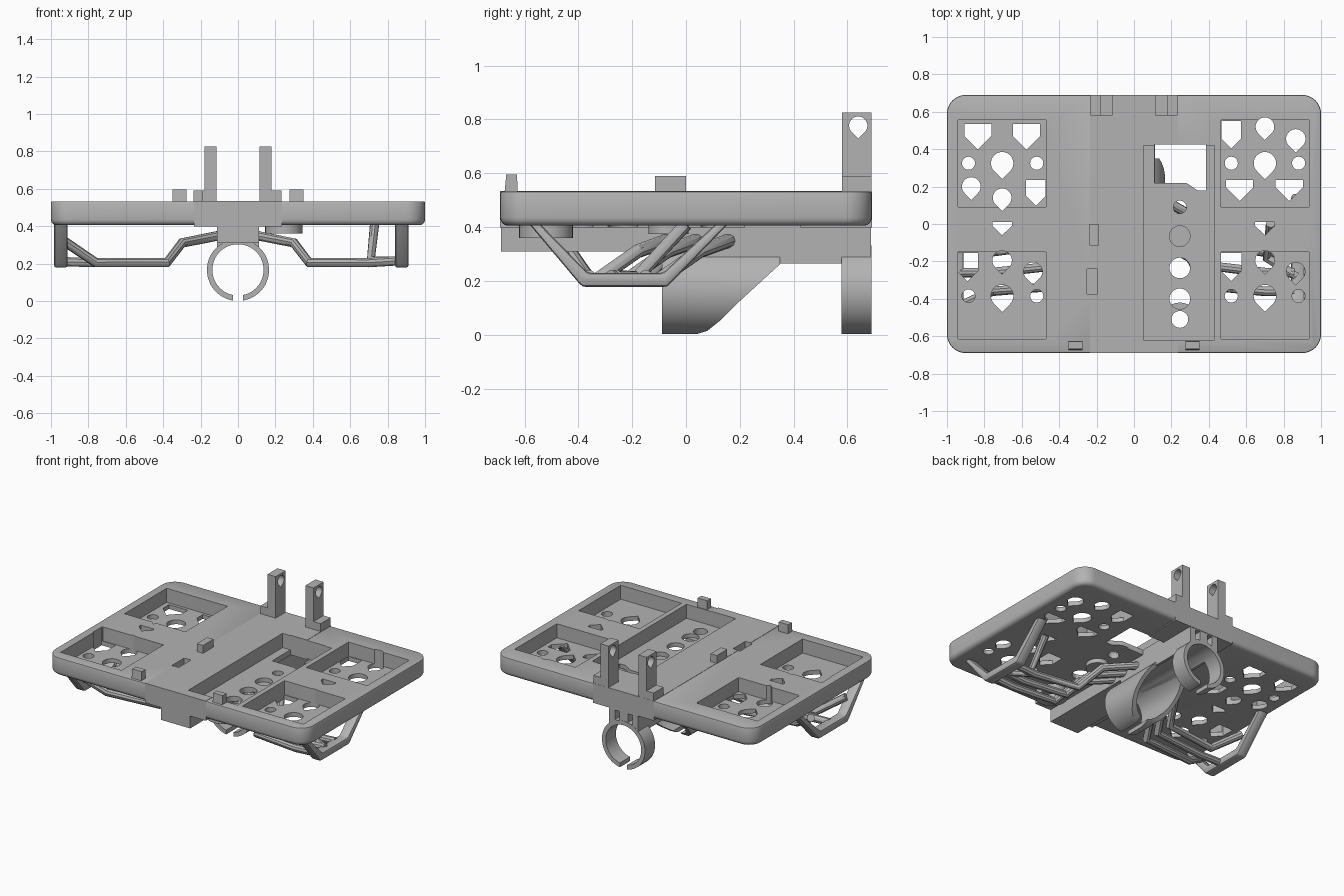
import bpy, bmesh, math
from mathutils import Vector

if "Cube" in bpy.data.objects:
    bpy.data.objects.remove(bpy.data.objects["Cube"], do_unlink=True)

GREY = (0.45, 0.45, 0.45, 1)
grey = bpy.data.materials.new("plain_grey")
grey.use_nodes = True
grey.diffuse_color = GREY
grey.node_tree.nodes["Principled BSDF"].inputs["Base Color"].default_value = GREY

AXES = {"x": lambda a, b, h: (h, a, b), "y": lambda a, b, h: (a, h, b), "z": lambda a, b, h: (a, b, h)}


def prisms(name, outlines, lo, hi, axis="z"):
    """One object holding a prism for each 2D outline."""
    bm = bmesh.new()
    for pts in outlines:
        face = bm.faces.new([bm.verts.new(AXES[axis](a, b, lo)) for a, b in pts])
        ext = bmesh.ops.extrude_face_region(bm, geom=[face])
        move = Vector(AXES[axis](0, 0, hi - lo))
        bmesh.ops.translate(bm, vec=move, verts=[v for v in ext["geom"] if isinstance(v, bmesh.types.BMVert)])
    bmesh.ops.recalc_face_normals(bm, faces=bm.faces)
    mesh = bpy.data.meshes.new(name)
    bm.to_mesh(mesh)
    bm.free()
    mesh.materials.append(grey)
    obj = bpy.data.objects.new(name, mesh)
    bpy.context.collection.objects.link(obj)
    return obj


def rect(x0, x1, y0, y1):
    return [(x0, y0), (x1, y0), (x1, y1), (x0, y1)]


def circle(x, y, r, n=32):
    return [(x + r * math.cos(math.tau * i / n), y + r * math.sin(math.tau * i / n)) for i in range(n)]


def drop(x, y, r):
    arc = [math.radians(-45 + 270 * i / 20) for i in range(21)]
    return [(x + r * math.cos(t), y + r * math.sin(t)) for t in arc] + [(x, y - r * 1.414)]


def shield(x, y, w, top):
    h = w / 2
    return [(x - h, y + top), (x - h, y), (x, y - h), (x + h, y), (x + h, y + top)]


def box(name, x0, x1, y0, y1, z0, z1):
    return prisms(name, [rect(x0, x1, y0, y1)], z0, z1)


def activate(obj):
    bpy.ops.object.select_all(action="DESELECT")
    obj.select_set(True)
    bpy.context.view_layer.objects.active = obj


def combine(obj, other, operation="DIFFERENCE"):
    mod = obj.modifiers.new("combine", "BOOLEAN")
    mod.operation, mod.object, mod.solver = operation, other, "EXACT"
    activate(obj)
    bpy.ops.object.modifier_apply(modifier=mod.name)
    bpy.data.objects.remove(other, do_unlink=True)


def smooth(obj):
    activate(obj)
    bpy.ops.object.shade_smooth_by_angle(angle=math.radians(35))


def tube(name, points, radius):
    data = bpy.data.curves.new(name, "CURVE")
    data.dimensions = "3D"
    data.bevel_depth, data.bevel_resolution, data.use_fill_caps = radius, 3, True
    line = data.splines.new("POLY")
    line.points.add(len(points) - 1)
    for p, co in zip(line.points, points):
        p.co = (*co, 1)
    data.materials.append(grey)
    obj = bpy.data.objects.new(name, data)
    bpy.context.collection.objects.link(obj)
    activate(obj)
    bpy.ops.object.convert(target="MESH")
    smooth(bpy.context.object)


# Tray with rounded corners and a soft lower rim
R = 0.1
outline = []
for sx, sy, start in ((1, 1, 0), (-1, 1, 90), (-1, -1, 180), (1, -1, 270)):
    for i in range(9):
        t = math.radians(start + i * 11.25)
        outline.append((sx * (1 - R) + R * math.cos(t), sy * (0.69 - R) + R * math.sin(t)))
tray = prisms("tray", [outline], 0.405, 0.533)
bm = bmesh.new()
bm.from_mesh(tray.data)
for level, width, steps in ((0.405, 0.03, 4), (0.533, 0.008, 2)):
    rim = [e for e in bm.edges if all(abs(v.co.z - level) < 1e-4 for v in e.verts)]
    bmesh.ops.bevel(bm, geom=rim, offset=width, segments=steps, profile=0.5, affect="EDGES")
bm.to_mesh(tray.data)
bm.free()
combine(tray, box("spine_blank", -0.235, 0.235, -0.691, 0.691, 0.398, 0.535), "UNION")

# Sunken compartments and the narrow slot
pockets = [rect(x, x + 0.47, y, y + 0.465) for x in (-0.94, 0.465) for y in (-0.615, 0.09)]
pockets += [rect(0.05, 0.43, -0.62, 0.42), rect(-0.25, -0.195, -0.375, -0.24)]
combine(tray, prisms("pocket_cutter", pockets, 0.435, 0.7))

# Drain holes through the floors
holes = []
for x in (-0.885, -0.52, 0.52, 0.88):
    holes += [circle(x, y, 0.035) for y in (0.325, -0.385)]
for x in (-0.705, 0.7):
    holes += [drop(x, 0.325, 0.06), drop(x, -0.385, 0.06), drop(x, -0.195, 0.052)]
    holes.append([(x - 0.052, 0.01), (x - 0.052, -0.01), (x, -0.06), (x + 0.052, -0.01), (x + 0.052, 0.01)])
for x, y, w, top in ((-0.835, 0.47, 0.145, 0.065), (-0.575, 0.47, 0.145, 0.065), (-0.525, 0.15, 0.105, 0.085),
                     (-0.89, -0.25, 0.11, 0.095), (0.52, 0.455, 0.105, 0.095), (0.565, 0.195, 0.145, 0.04),
                     (0.83, 0.195, 0.145, 0.04), (0.52, -0.25, 0.11, 0.095)):
    holes.append(shield(x, y, w, top))
holes += [drop(-0.705, 0.14, 0.05), drop(0.7, 0.52, 0.05), drop(0.865, 0.455, 0.052), drop(-0.87, 0.2, 0.05),
          drop(-0.54, -0.255, 0.05), drop(0.865, -0.255, 0.05)]
for y, r in ((0.09, 0.035), (-0.065, 0.055), (-0.235, 0.055), (-0.4, 0.055), (-0.51, 0.045)):
    holes.append(circle(0.245, y, r))
holes.append([(0.11, 0.22), (0.28, 0.22), (0.34, 0.18), (0.385, 0.18), (0.385, 0.425), (0.11, 0.425)])
combine(tray, prisms("hole_cutter", holes, 0.3, 0.7))
smooth(tray)

# Socket ring below the centre floor, and the blind cap
socket = prisms("socket_ring", [circle(0.245, -0.52, 0.1)], 0.36, 0.41)
combine(socket, prisms("socket_cutter", [circle(0.245, -0.51, 0.045)], 0.3, 0.5))
smooth(socket)
smooth(prisms("blind_cap", [circle(0.245, -0.065, 0.075)], 0.375, 0.406))

# Beam under the spine, hollowed to a saddle
profile = [(-0.688, 0.4), (-0.688, 0.31), (0, 0.31), (0, 0.285), (0.345, 0.265), (0.688, 0.265), (0.688, 0.4)]
beam = prisms("spine_beam", [profile], -0.112, 0.112, "x")
combine(beam, prisms("saddle_cutter", [circle(0, 0.166, 0.137, 48)], -0.8, 0.8, "y"))
combine(beam, prisms("slot_cutter", [rect(s - 0.018, s + 0.018, 0.325, 0.39) for s in (-0.05, 0.05)], 0.55, 0.8, "y"))
smooth(beam)

# Open clamp rings: long cut-away sleeve and rear ring
for name, y0, y1 in (("front_sleeve", -0.09, 0.35), ("rear_ring", 0.578, 0.69)):
    ring = prisms(name, [circle(0, 0.166, 0.166, 64)], y0, y1, "y")
    combine(ring, prisms("bore_cutter", [circle(0, 0.166, 0.137, 48)], -0.8, 0.8, "y"))
    combine(ring, box("gap_cutter", -0.028, 0.028, -0.8, 0.8, -0.1, 0.1))
    if name == "front_sleeve":
        sweep = [(0.04, -0.05), (0.04, 0.002), (0.08, 0.015), (0.13, 0.055), (0.2, 0.125), (0.36, 0.272), (0.5, -0.05)]
        combine(ring, prisms("sweep_cutter", [sweep], -0.4, 0.4, "x"))
    smooth(ring)

# Rear hinge posts with feet
for side, s in (("left", 1), ("right", -1)):
    post = prisms(side + "_post", [rect(*sorted((s * 0.115, s * 0.178)), 0.52, 0.825)], 0.58, 0.69, "y")
    combine(post, prisms("pin_cutter", [drop(0.64, 0.777, 0.034)], -0.4, 0.4, "x"))
    smooth(post)
    box(side + "_post_foot", *sorted((s * 0.17, s * 0.233)), 0.58, 0.69, 0.52, 0.59)
    # Front clips
    x = s * 0.313
    clip = [(-0.675, 0.52), (-0.625, 0.52), (-0.628, 0.595), (-0.668, 0.595)]
    prisms(side + "_front_clip", [clip], x - 0.037, x + 0.037, "x")
box("latch_block", -0.238, -0.19, -0.115, 0, 0.52, 0.59)

# Carrying loops at both sides
loop = [(-0.59, 0.42), (-0.405, 0.2), (-0.385, 0.178), (-0.07, 0.178), (0.165, 0.42),
        (0.12, 0.42), (-0.085, 0.23), (-0.365, 0.23), (-0.55, 0.42)]
for name, x0 in (("right_loop", -0.983), ("left_loop", 0.84)):
    obj = prisms(name, [loop], x0, x0 + 0.072, "x")
    mod = obj.modifiers.new("soft_edges", "BEVEL")
    mod.width, mod.segments = 0.012, 2
    activate(obj)
    bpy.ops.object.modifier_apply(modifier=mod.name)
    smooth(obj)

# Finger-like support tubes from the loops to the beam
for i, (outer, inner) in enumerate(((-0.15, -0.1), (-0.26, -0.22), (-0.36, -0.33))):
    inside = [(0.38, inner, 0.205), (0.3, inner + 0.15, 0.31), (0.1, inner + 0.26, 0.35)]
    rise = (0.1, 0, -0.08)[i]
    height = (0.32, 0.21, 0.32)[i]
    right = [(0.93, outer + rise, height), (0.76, outer, 0.205)] + inside
    tube("right_support_%d" % i, [(-x, y, z) for x, y, z in right], 0.026)
    tube("left_support_%d" % i, [(0.86, outer, 0.215), (0.7, outer, 0.205)] + inside, 0.026)

# Diagonal strut on the left side
tube("left_strut", [(0.73, 0, 0.41), (0.71, -0.18, 0.215), (0.87, -0.28, 0.215)], 0.025)
